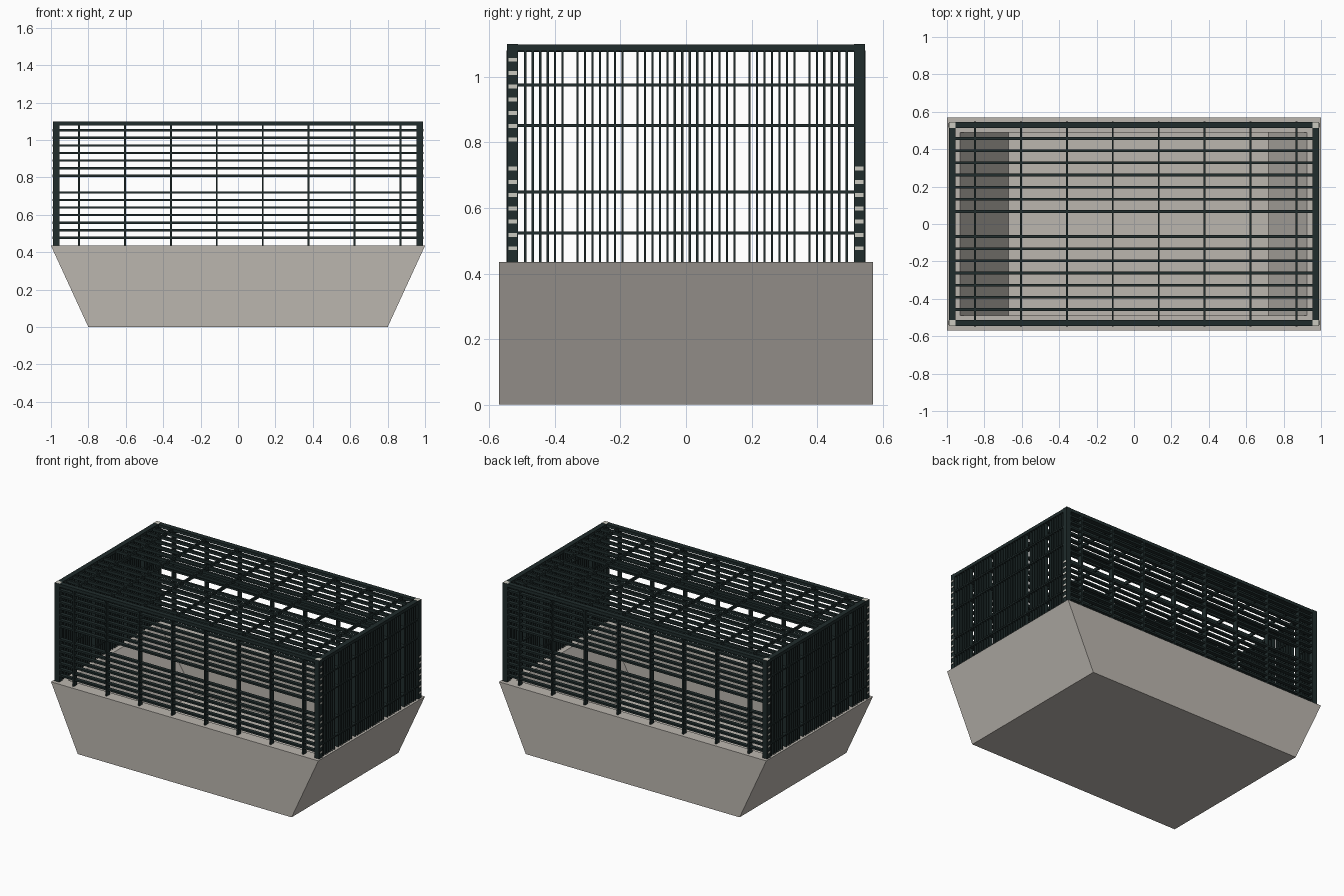
import bpy, bmesh

if "Cube" in bpy.data.objects:
    bpy.data.objects.remove(bpy.data.objects["Cube"])


def material(name, rgb):
    m = bpy.data.materials.new(name)
    m.diffuse_color = (*rgb, 1)
    m.use_nodes = True
    m.node_tree.nodes["Principled BSDF"].inputs["Base Color"].default_value = m.diffuse_color
    return m


CONCRETE = material("warm grey tub", (0.50, 0.47, 0.43))
DARK = material("dark green metal", (0.014, 0.025, 0.025))
PALE = material("pale bar ends", (0.60, 0.59, 0.53))


def finish(name, bm, *mats):
    me = bpy.data.meshes.new(name)
    bm.to_mesh(me)
    bm.free()
    for m in mats:
        me.materials.append(m)
    ob = bpy.data.objects.new(name, me)
    bpy.context.collection.objects.link(ob)
    return ob


def box(bm, x0, x1, y0, y1, z0, z1, end=None):
    """Add a box; end = axis whose two end faces get the pale material."""
    vs = bmesh.ops.create_cube(bm, size=1)["verts"]
    for v in vs:
        v.co = (x1 if v.co.x > 0 else x0, y1 if v.co.y > 0 else y0, z1 if v.co.z > 0 else z0)
    if end is not None:
        for f in {f for v in vs for f in v.link_faces}:
            f.normal_update()
            if abs(f.normal[end]) > 0.9:
                f.material_index = 1


# Tub: sloped ends, straight sides, hollow inside
RIM = 0.435
bm = bmesh.new()


def ring(xa, xb, y, z):
    return [bm.verts.new(p) for p in ((xa, -y, z), (xb, -y, z), (xb, y, z), (xa, y, z))]


rings = [ring(-0.8, 0.8, 0.57, 0), ring(-1, 1, 0.57, RIM),
         ring(-0.93, 0.925, 0.49, RIM), ring(-0.67, 0.72, 0.49, 0.04)]
for a, b in zip(rings, rings[1:]):
    for i in range(4):
        j = (i + 1) % 4
        bm.faces.new((a[i], a[j], b[j], b[i]))
bm.faces.new(rings[0][::-1])
bm.faces.new(rings[-1])
bmesh.ops.recalc_face_normals(bm, faces=bm.faces)
finish("tub", bm, CONCRETE)

# Corner posts
bm = bmesh.new()
for sx in (-1, 1):
    for sy in (-1, 1):
        x, y = sorted((sx * 0.955, sx * 0.99)), sorted((sy * 0.512, sy * 0.546))
        box(bm, *x, *y, RIM, 1.10, end=2)
finish("corner_posts", bm, DARK, PALE)

# Top frame rails
bm = bmesh.new()
for s in (-1, 1):
    y = sorted((s * 0.512, s * 0.545))
    box(bm, -0.955, 0.955, *y, 1.078, 1.099)
    x = sorted((s * 0.955, s * 0.989))
    box(bm, *x, -0.512, 0.512, 1.078, 1.099)
finish("top_rails", bm, DARK)

UPRIGHTS = [-0.85 + 0.2455 * i for i in range(8)]

# Front and back panels: long slats in two groups of seven, plus uprights
for name, s in (("front", -1), ("back", 1)):
    bm = bmesh.new()
    y = sorted((s * 0.516, s * 0.541))
    for start in (0.477, 0.809):
        for i in range(7):
            z = start + 0.0405 * i
            reach = 0.985 if s > 0 and start > 0.7 else 0.993
            box(bm, -0.993, reach, *y, z - 0.006, z + 0.006, end=0)
    finish(name + "_slats", bm, DARK, PALE)
    bm = bmesh.new()
    y = sorted((s * 0.513, s * 0.547))
    for x in UPRIGHTS:
        box(bm, x - 0.005, x + 0.005, *y, RIM, 1.08)
    finish(name + "_uprights", bm, DARK)

# Roof grille: two groups of seven slats, plus cross bars
bm = bmesh.new()
for s in (-1, 1):
    for i in range(7):
        y = s * (0.067 + 0.065 * i)
        box(bm, -0.96, 0.96, y - 0.0075, y + 0.0075, 1.077, 1.096)
finish("roof_slats", bm, DARK)
bm = bmesh.new()
for x in UPRIGHTS:
    box(bm, x - 0.005, x + 0.005, -0.515, 0.515, 1.076, 1.097)
finish("roof_cross_bars", bm, DARK)

# End panels: close vertical bars with wider gaps, plus four cross bars
for name, s in (("left_end", -1), ("right_end", 1)):
    bm = bmesh.new()
    x = sorted((s * 0.96, s * 0.986))
    for i in range(22):
        if i in (7, 15):
            continue
        for sy in (-1, 1):
            y = sy * (0.0114 + 0.0228 * i)
            box(bm, *x, y - 0.0032, y + 0.0032, RIM, 1.08)
    finish(name + "_bars", bm, DARK)
    bm = bmesh.new()
    x = sorted((s * 0.957, s * 0.99))
    for z in (0.523, 0.648, 0.851, 0.975):
        box(bm, *x, -0.515, 0.515, z - 0.0045, z + 0.0045)
    finish(name + "_cross_bars", bm, DARK)
